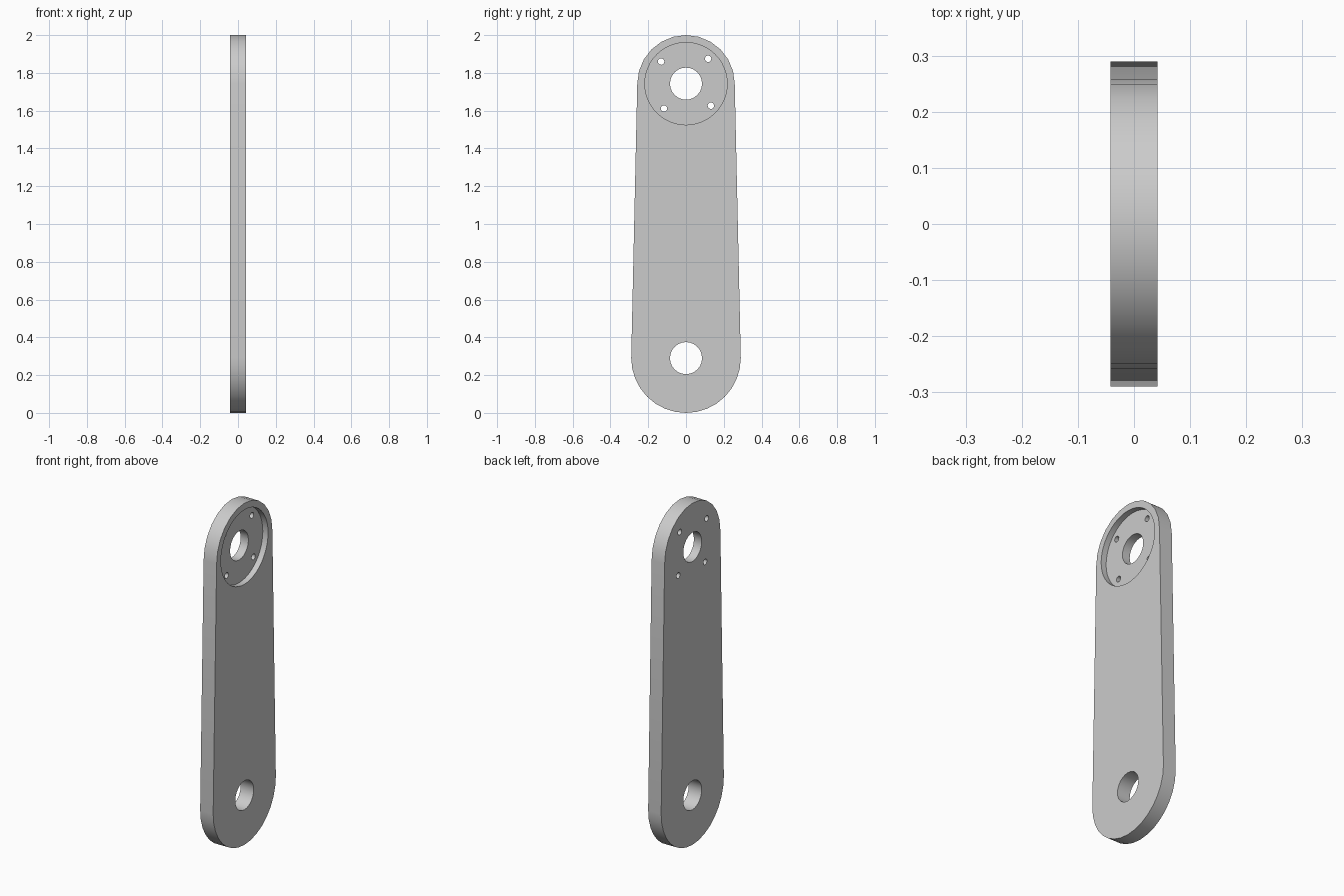
import bpy
import bmesh
from math import sin, cos, pi, radians

HALF = 0.042                  # half the plate thickness
TOP_Z, TOP_R = 1.743, 0.258   # upper rounded end
LOW_Z, LOW_R = 0.29, 0.29     # lower rounded end
RECESS_DEPTH = 0.034

cube = bpy.data.objects.get("Cube")
if cube:
    bpy.data.objects.remove(cube, do_unlink=True)

grey = bpy.data.materials.new("light grey")
grey.use_nodes = True
colour = (0.6, 0.6, 0.6, 1)
grey.diffuse_color = colour
grey.node_tree.nodes["Principled BSDF"].inputs["Base Color"].default_value = colour


def arc(z, r, start, end, steps):
    """Points (y, z) along an arc, angles in radians."""
    angles = [start + (end - start) * i / steps for i in range(steps + 1)]
    return [(r * cos(a), z + r * sin(a)) for a in angles]


def prism(name, outline, x0, x1):
    """Extrude a (y, z) outline from x0 to x1."""
    bm = bmesh.new()
    base = bm.faces.new([bm.verts.new((x0, y, z)) for y, z in outline])
    result = bmesh.ops.extrude_face_region(bm, geom=[base], use_keep_orig=True)
    verts = [v for v in result["geom"] if isinstance(v, bmesh.types.BMVert)]
    bmesh.ops.translate(bm, vec=(x1 - x0, 0, 0), verts=verts)
    bmesh.ops.recalc_face_normals(bm, faces=bm.faces)
    mesh = bpy.data.meshes.new(name)
    bm.to_mesh(mesh)
    bm.free()
    mesh.materials.append(grey)
    obj = bpy.data.objects.new(name, mesh)
    bpy.context.collection.objects.link(obj)
    return obj


def cut(target, y, z, r, sides, x0=-0.2):
    """Bore a round hole along x, from x0 out through the +x face."""
    ring = arc(z, r, 0, 2 * pi, sides)[:-1]
    cutter = prism("cutter", [(y + py, pz) for py, pz in ring], x0, 0.2)
    cutter.hide_render = True
    mod = target.modifiers.new("bore", "BOOLEAN")
    mod.operation = "DIFFERENCE"
    mod.solver = "EXACT"
    mod.object = cutter
    bpy.context.view_layer.objects.active = target
    bpy.ops.object.modifier_apply(modifier=mod.name)
    bpy.data.objects.remove(cutter, do_unlink=True)


# Tapered plate with two rounded ends
outline = arc(TOP_Z - 0.001, TOP_R, 0, pi, 12) + arc(LOW_Z, LOW_R, pi, 2 * pi, 16)
arm = prism("arm_plate", outline, -HALF, HALF)

# Shallow round recess on one face, then the two main bores
cut(arm, 0, TOP_Z, 0.218, 48, HALF - RECESS_DEPTH)
for z in (TOP_Z, LOW_Z):
    cut(arm, 0, z, 0.085, 24)

# Four screw holes around the upper bore
for k in range(4):
    a = radians(48.4 + 90 * k)
    cut(arm, 0.176 * cos(a), TOP_Z + 0.176 * sin(a), 0.017, 16)

bpy.ops.object.select_all(action="DESELECT")
arm.select_set(True)
bpy.context.view_layer.objects.active = arm
bpy.ops.object.shade_smooth_by_angle(angle=radians(30))
